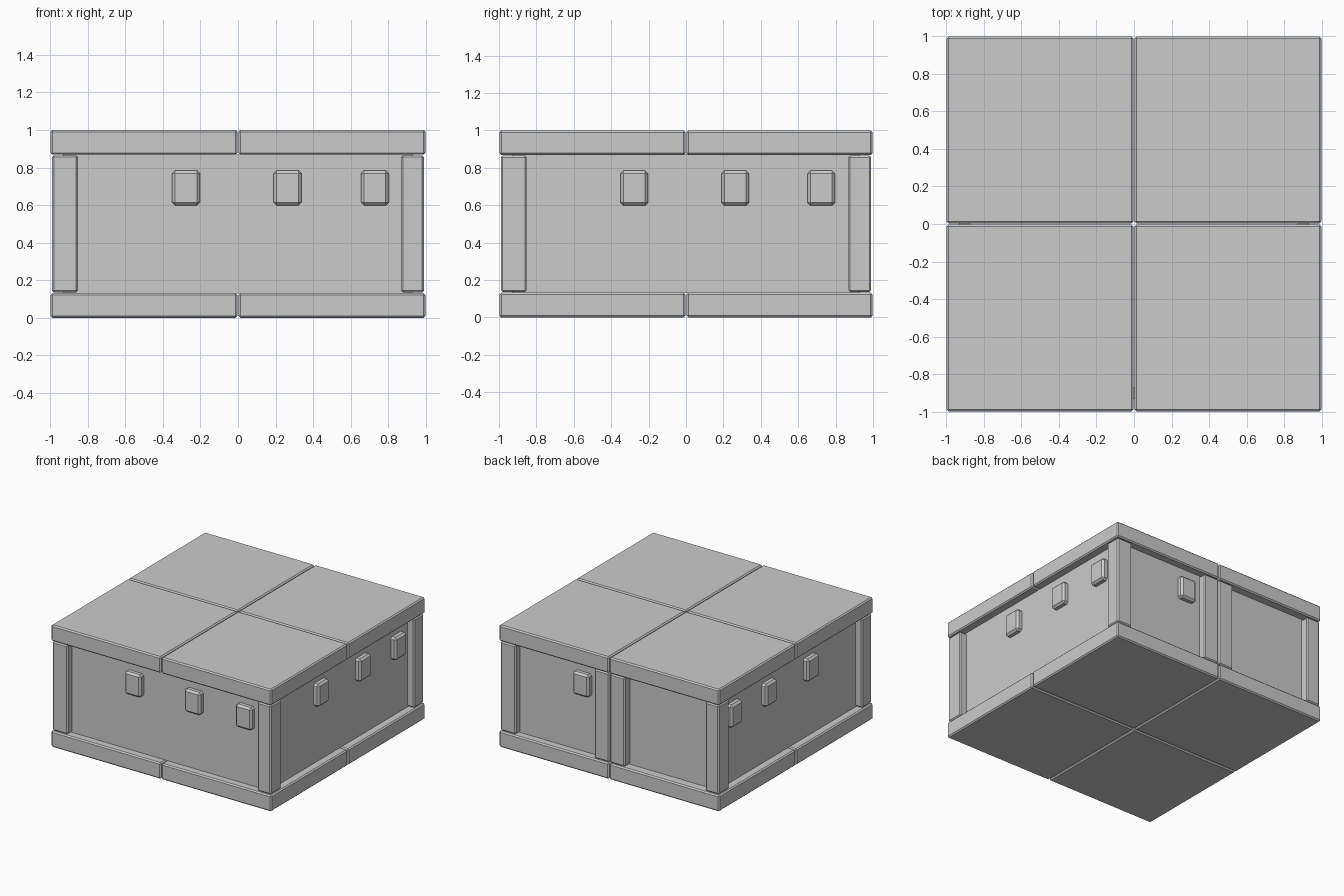
import bpy
from math import pi
from mathutils import Matrix, Vector

if "Cube" in bpy.data.objects:
    bpy.data.objects.remove(bpy.data.objects["Cube"])


def box(name, lo, hi, turn=0, bevel=0.01):
    """Bevelled box from corner lo to corner hi, turned about z by quarter turns."""
    lo, hi = Vector(lo), Vector(hi)
    bpy.ops.mesh.primitive_cube_add(size=1)
    ob = bpy.context.object
    ob.name = name
    mid, size = (lo + hi) / 2, hi - lo
    ob.data.transform(Matrix.Rotation(turn * pi / 2, 4, 'Z')
                      @ Matrix.Translation(mid) @ Matrix.Diagonal((*size, 1)))
    if bevel:
        mod = ob.modifiers.new("Edge bevel", 'BEVEL')
        mod.width = bevel
        mod.segments = 1
    return ob


# Floor and roof: four slabs each
for name, z0, z1 in (("floor_slab", 0, 0.132), ("roof_slab", 0.868, 1.0)):
    for x in (-0.997, 0.003):
        for y in (-0.997, 0.003):
            box(name, (x, y, z0), (x + 0.994, y + 0.994, z1))

# Corner posts, each a quarter turn from the last
for turn in range(4):
    box("corner_post", (-0.99, -0.99, 0.135), (-0.852, -0.868, 0.865), turn)

# Front, right and left walls
WALL_OUT, WALL_IN = -0.93, -0.87
for turn, name in ((0, "front_wall"), (1, "right_wall"), (3, "left_wall")):
    box(name, (-0.93, WALL_OUT, 0.13), (0.93, WALL_IN, 0.87), turn, 0)

# Back wall: fixed half, twin door jambs and a door (u runs from x=+1 to x=-1)
box("back_wall", (-0.93, WALL_OUT, 0.13), (-0.07, WALL_IN, 0.87), 2, 0)
box("door", (0.07, WALL_OUT + 0.005, 0.135), (0.93, WALL_IN, 0.868), 2, 0)
for u in (-0.138, 0.002):
    box("door_jamb", (u, -0.99, 0.135), (u + 0.136, -0.868, 0.865), 2)

# Small raised wall blocks, by left edge along each wall
blocks = {0: (-0.35, 0.19, 0.655),
          1: (-0.35, 0.19, 0.65),
          2: (-0.35,),
          3: (-0.80, -0.35, 0.19)}
for turn, starts in blocks.items():
    for u in starts:
        box("wall_block", (u, -0.975, 0.598), (u + 0.147, -0.90, 0.785), turn, 0.016)
